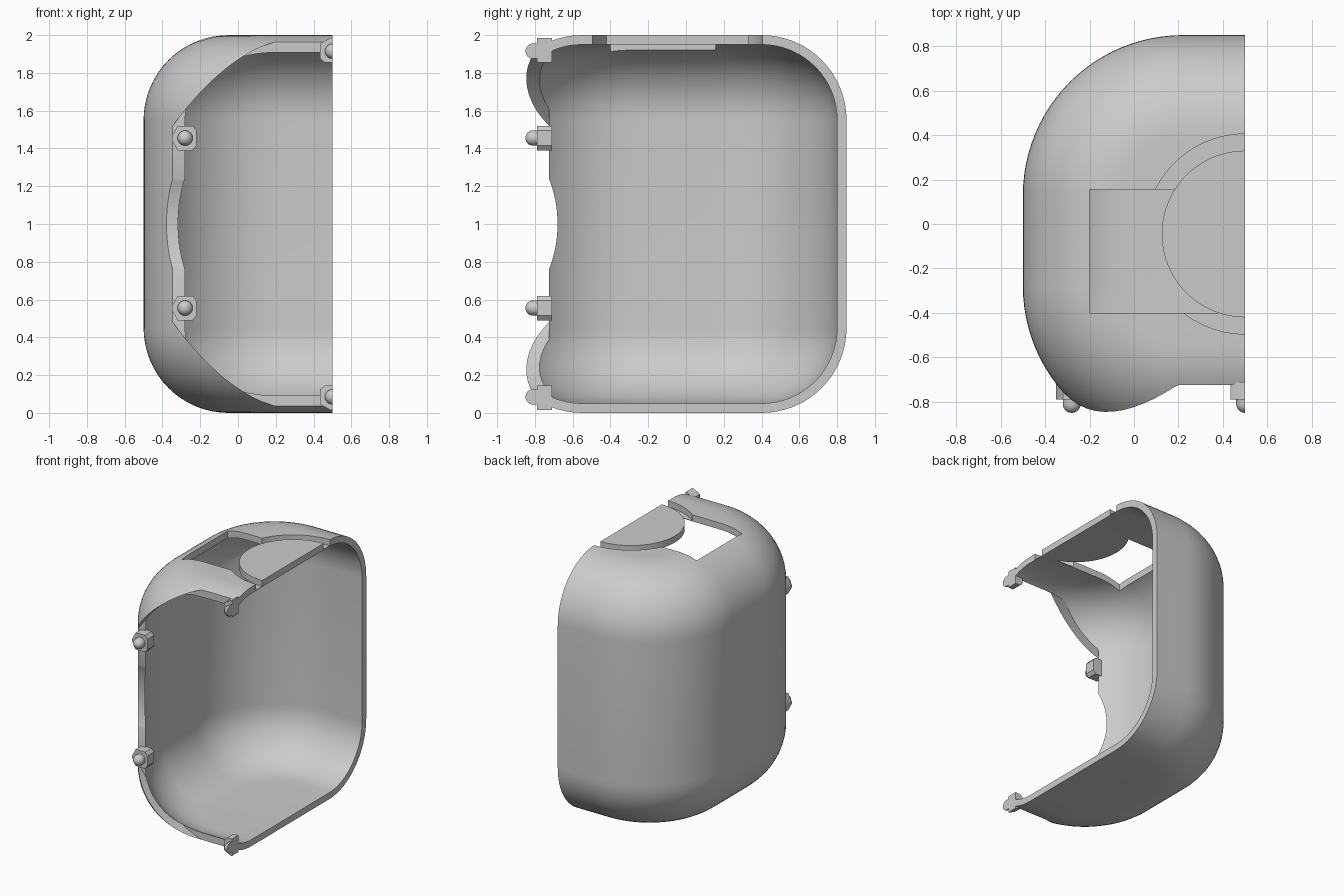
import bpy, bmesh
from math import sin, cos, pi, radians
from mathutils import Matrix, Vector

cube = bpy.data.objects.get("Cube")
if cube:
    bpy.data.objects.remove(cube, do_unlink=True)

grey = bpy.data.materials.new("light grey")
grey.use_nodes = True
COLOUR = (0.6, 0.6, 0.6, 1)
grey.diffuse_color = COLOUR
grey.node_tree.nodes["Principled BSDF"].inputs["Base Color"].default_value = COLOUR

CUT_X = 0.5          # plane that halves the housing
FRONT_Y = -0.725     # plane of the front opening
DISC = (0.5, -0.045)


def make(name, bm):
    bmesh.ops.recalc_face_normals(bm, faces=bm.faces)
    mesh = bpy.data.meshes.new(name)
    bm.to_mesh(mesh)
    bm.free()
    mesh.materials.append(grey)
    ob = bpy.data.objects.new(name, mesh)
    bpy.context.collection.objects.link(ob)
    return ob


def loft(rings):
    """Closed solid through a list of rings of equal length."""
    bm = bmesh.new()
    loops = [[bm.verts.new(p) for p in ring] for ring in rings]
    n = len(loops[0])
    for a, b in zip(loops, loops[1:]):
        for i in range(n):
            bm.faces.new((a[i], a[(i + 1) % n], b[(i + 1) % n], b[i]))
    bm.faces.new(loops[0])
    bm.faces.new(loops[-1])
    return bm


def boolean(ob, cutter, operation="DIFFERENCE"):
    mod = ob.modifiers.new("cut", "BOOLEAN")
    mod.operation, mod.solver, mod.object = operation, "EXACT", cutter
    bpy.context.view_layer.update()
    deps = bpy.context.evaluated_depsgraph_get()
    mesh = bpy.data.meshes.new_from_object(ob.evaluated_get(deps))
    ob.modifiers.clear()
    ob.data = mesh
    bpy.data.objects.remove(cutter, do_unlink=True)


def smooth(ob):
    bpy.ops.object.select_all(action="DESELECT")
    ob.select_set(True)
    bpy.context.view_layer.objects.active = ob
    bpy.ops.object.shade_smooth_by_angle(angle=radians(30))


def rounded_box(name, inset):
    """Prism with round corners and filleted top and bottom edges."""
    corner, fillet, steps = 0.72 - inset, 0.45 - inset, 16

    def ring(d, z):
        r, pts = corner - d, []
        for k, (sx, sy) in enumerate([(1, 1), (-1, 1), (-1, -1), (1, -1)]):
            for i in range(25):
                a = pi / 2 * (k + i / 24)
                pts.append((0.5 + sx * 0.28 + r * cos(a),
                            -0.075 + sy * 0.205 + r * sin(a), z))
        return pts

    arc = [pi / 2 * i / steps for i in range(steps + 1)]
    low = [ring(fillet * (1 - sin(a)), inset + fillet * (1 - cos(a))) for a in arc]
    high = [ring(fillet * (1 - sin(a)), 2 - inset - fillet * (1 - cos(a))) for a in reversed(arc)]
    return make(name, loft(low + high))


def box(name, x0, x1, y0, y1, z0, z1):
    return make(name, loft([[(x0, y0, z), (x1, y0, z), (x1, y1, z), (x0, y1, z)]
                            for z in (z0, z1)]))


def cylinder(name, r, z0, z1):
    ring = [(DISC[0] + r * cos(2 * pi * i / 96), DISC[1] + r * sin(2 * pi * i / 96))
            for i in range(96)]
    return make(name, loft([[(x, y, z) for x, y in ring] for z in (z0, z1)]))


# Hollow shell
shell = rounded_box("housing_shell", 0)
boolean(shell, rounded_box("cavity", 0.05))

# Front opening with bowed corners
p0, p1, p2 = Vector((-0.36, 1.5)), Vector((-0.04, 1.94)), Vector((0.275, 1.98))
curve = [p0 * (1 - t) ** 2 + p1 * 2 * t * (1 - t) + p2 * t * t
         for t in [i / 20 for i in range(21)]]
upper = [(p.x, p.y) for p in curve] + [(1, 1.98)]
outline = upper + [(x, 2 - z) for x, z in reversed(upper)]
boolean(shell, make("front_cutter", loft([[(x, y, z) for x, z in outline]
                                          for y in (-2, FRONT_Y)])))

# Shallow thumb notch on the front edge
notch = [(-1.34 + 0.66 * cos(2 * pi * i / 128), 1 + 0.66 * sin(2 * pi * i / 128))
         for i in range(128)]
boolean(shell, make("notch_cutter", loft([[(x, y, z) for y, z in notch]
                                          for x in (-0.6, 0.1)])))

# Ring groove leaving a thin web under the round pad
groove = cylinder("groove_cutter", 0.45, 1.954, 2.1)
boolean(groove, cylinder("pad_core", 0.375, 1.8, 2.2))
boolean(shell, groove)

# Rectangular window beside the pad
window = box("window_cutter", -0.2, 0.7, -0.4, 0.155, 1.8, 2.2)
boolean(window, cylinder("pad_core", 0.375, 1.7, 2.3))
boolean(shell, window)

# Halve the housing
boolean(shell, box("half_cutter", CUT_X, 3, -3, 3, -1, 3))
smooth(shell)


def snap_peg(name, x, z, turn):
    """Chamfered block with a domed pin, pointing to the front."""
    block = [(-0.07, 0.01), (-0.04, 0.065), (0.04, 0.065), (0.06, 0.04)]
    block += [(u, -v) for u, v in reversed(block)]
    bm = loft([[(u, y, v) for u, v in block] for y in (-0.79, -0.71)])
    rings = [(0.04, -0.76)] + [(0.04 * cos(a), -0.81 - 0.04 * sin(a))
                               for a in [radians(d) for d in range(0, 90, 12)]]
    loops = [[bm.verts.new((r * cos(2 * pi * i / 24), y, r * sin(2 * pi * i / 24)))
              for i in range(24)] for r, y in rings]
    for a, b in zip(loops, loops[1:]):
        for i in range(24):
            j = (i + 1) % 24
            bm.faces.new((a[i], a[j], b[j], b[i]))
    bm.faces.new(loops[0])
    bm.faces.new(loops[-1])
    bm.transform(Matrix.Translation((x, 0, z)) @ Matrix.Rotation(turn, 4, "Y"))
    # Trim at the halving plane and close the cut
    cut = bmesh.ops.bisect_plane(bm, geom=bm.verts[:] + bm.edges[:] + bm.faces[:],
                                 plane_co=(CUT_X, 0, 0), plane_no=(1, 0, 0), clear_outer=True)
    edges = [e for e in cut["geom_cut"] if isinstance(e, bmesh.types.BMEdge)]
    if edges:
        bmesh.ops.holes_fill(bm, edges=edges)
    smooth(make(name, bm))


# Pegs along the side edge and at the cut plane
snap_peg("upper_side_peg", -0.28, 1.455, 0)
snap_peg("lower_side_peg", -0.28, 0.555, 0)
snap_peg("top_peg", CUT_X, 1.915, pi / 2)
snap_peg("bottom_peg", CUT_X, 0.085, -pi / 2)
